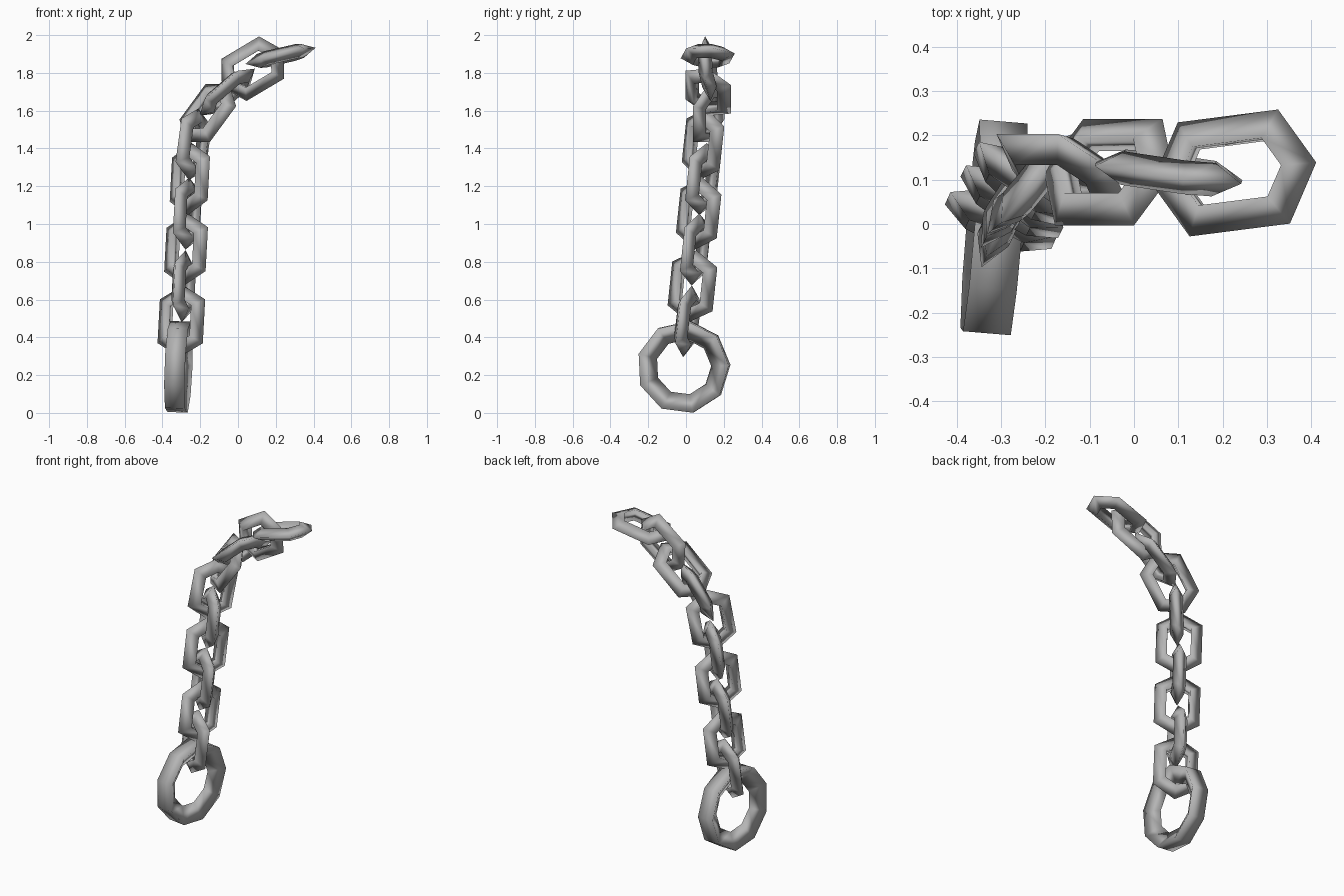
import bpy, bmesh
from math import cos, sin, tau
from mathutils import Vector, Matrix

cube = bpy.data.objects.get("Cube")
if cube:
    bpy.data.objects.remove(cube, do_unlink=True)

steel = bpy.data.materials.new("grey steel")
steel.use_nodes = True
GREY = (0.46, 0.46, 0.46, 1)
steel.diffuse_color = GREY
steel.node_tree.nodes["Principled BSDF"].inputs["Base Color"].default_value = GREY


def loop(name, centre, along, across, sides, section, stretch=0):
    """Closed loop: a (radius, height) section swept round a polygon,
    with its two ends pushed apart along the first axis."""
    u = Vector(along).normalized()
    v = Vector(across)
    v = (v - u * v.dot(u)).normalized()
    w = u.cross(v)
    bm = bmesh.new()
    rings = []
    for i in range(sides):
        c, s = cos(tau * i / sides), sin(tau * i / sides)
        push = stretch if c > 0 else -stretch
        rings.append([bm.verts.new((r * c + push, r * s, h)) for r, h in section])
    n = len(section)
    for i in range(sides):
        a, b = rings[i], rings[(i + 1) % sides]
        for j in range(n):
            k = (j + 1) % n
            bm.faces.new((a[j], b[j], b[k], a[k]))
    bmesh.ops.recalc_face_normals(bm, faces=bm.faces)
    for f in bm.faces:
        f.smooth = True
    mesh = bpy.data.meshes.new(name)
    bm.to_mesh(mesh)
    bm.free()
    mesh.materials.append(steel)
    obj = bpy.data.objects.new(name, mesh)
    bpy.context.collection.objects.link(obj)
    frame = Matrix((u, v, w)).transposed().to_4x4()
    obj.matrix_world = Matrix.Translation(centre) @ frame
    return obj


# Large end ring: flat rim outside, ridge inside
loop("end_ring", (-0.315, -0.013, 0.242), (0.085, 1, 0.045), (0.04, 0, 1), 9,
     [(0.245, 0.054), (0.147, 0), (0.245, -0.054)])

# Chain links from the free end down: centre, direction of length, of width
LINKS = [
    ((0.225, 0.115, 1.89), (0.39, 0.05, 0.09), (-0.04, 0.255, -0.03)),
    ((0.078, 0.115, 1.822), (0.335, -0.05, 0.2), (0.108, 0, -0.21)),
    ((-0.057, 0.117, 1.698), (0.27, 0, 0.23), (0.065, 0.243, -0.076)),
    ((-0.16, 0.12, 1.588), (0.22, 0, 0.3), (0.155, -0.16, -0.115)),
    ((-0.235, 0.09, 1.422), (0.05, 0.04, 0.37), (0.16, 0.2, -0.04)),
    ((-0.255, 0.09, 1.238), (0.02, 0.04, 0.37), (0.2, -0.165, 0)),
    ((-0.268, 0.067, 1.055), (0.02, 0.04, 0.37), (0.14, 0.215, 0)),
    ((-0.275, 0.05, 0.865), (0.02, 0.04, 0.37), (0.22, -0.14, 0)),
    ((-0.288, 0.034, 0.67), (0.02, 0.04, 0.37), (0.1, 0.24, 0)),
    ((-0.3, 0.008, 0.485), (0.02, 0.045, 0.37), (0.24, -0.1, 0)),
]
# Hexagonal links: ridge outside, flat inside
for i, (centre, along, across) in enumerate(LINKS):
    loop(f"chain_link_{i + 1}", centre, along, across, 6,
         [(0.15, 0), (0.077, 0.038), (0.077, -0.038)], stretch=0.042)
